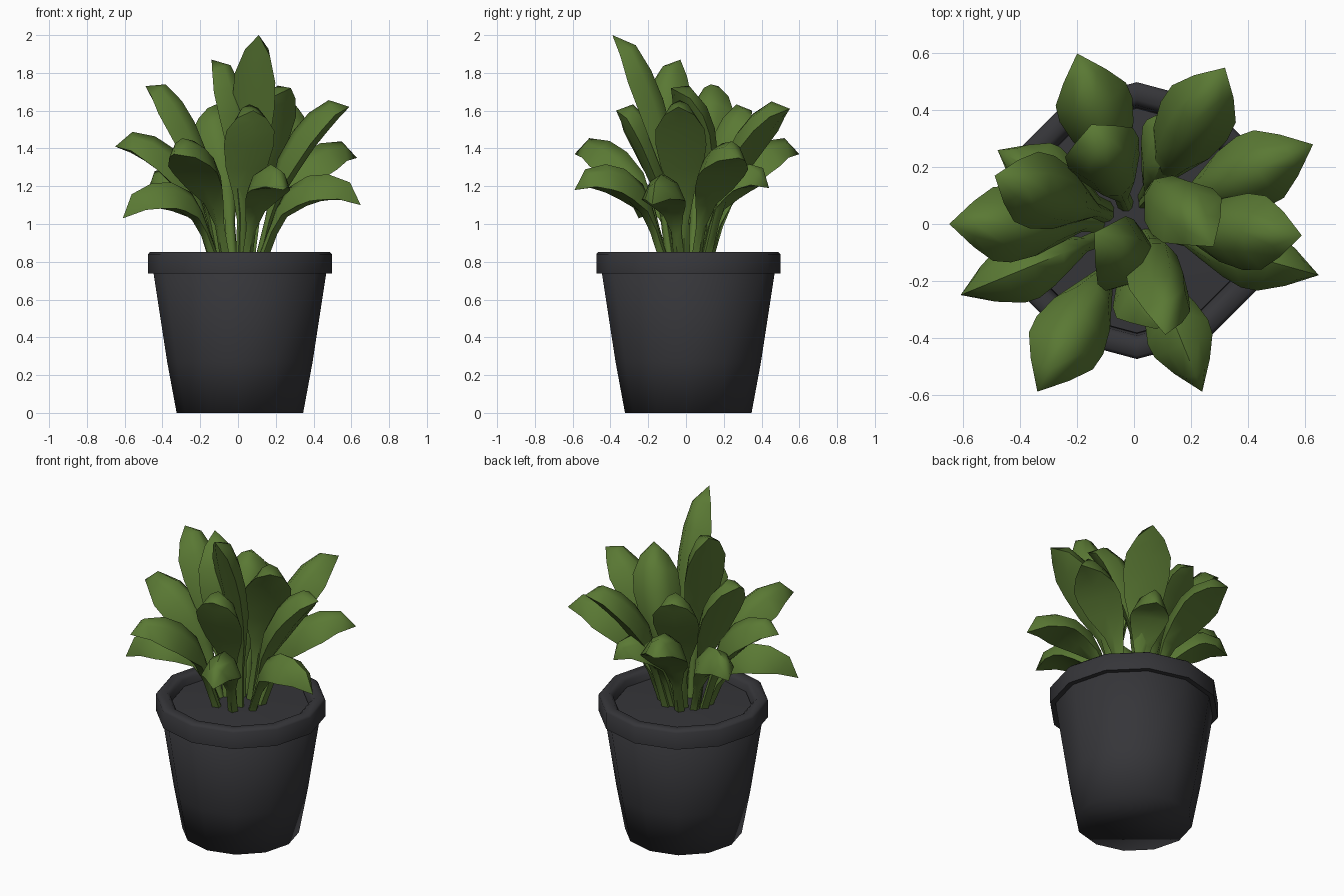
import bpy, bmesh, math
from mathutils import Vector

if "Cube" in bpy.data.objects:
    bpy.data.objects.remove(bpy.data.objects["Cube"])


def material(name, rgb):
    m = bpy.data.materials.new(name)
    m.diffuse_color = (*rgb, 1)
    m.use_nodes = True
    m.node_tree.nodes["Principled BSDF"].inputs["Base Color"].default_value = m.diffuse_color
    return m


POT = material("charcoal plastic", (0.036, 0.036, 0.041))
SOIL = material("dark soil", (0.036, 0.036, 0.041))
LEAF = material("leaf green", (0.102, 0.19, 0.034))


def finish(name, bm, mat, angle):
    bmesh.ops.recalc_face_normals(bm, faces=bm.faces)
    for f in bm.faces:
        f.smooth = True
    me = bpy.data.meshes.new(name)
    bm.to_mesh(me)
    bm.free()
    me.materials.append(mat)
    me.set_sharp_from_angle(angle=math.radians(angle))
    ob = bpy.data.objects.new(name, me)
    bpy.context.collection.objects.link(ob)
    return ob


def bridge(bm, rings):
    """Skin consecutive closed rings of equal length."""
    for a, b in zip(rings, rings[1:]):
        n = len(a)
        for i in range(n):
            j = (i + 1) % n
            bm.faces.new((a[i], a[j], b[j], b[i]))


def lathe(name, profile, mat, angle, sides=12):
    bm = bmesh.new()
    rings = [[bm.verts.new((0.01 + r * math.cos(2 * math.pi * i / sides),
                            0.012 + r * math.sin(2 * math.pi * i / sides), z))
              for i in range(sides)] for r, z in profile]
    bridge(bm, rings)
    bm.faces.new(rings[0])
    bm.faces.new(rings[-1])
    return finish(name, bm, mat, angle)


# Pot body, smooth into its base
lathe("pot_body", [(0.335, 0.0), (0.385, 0.27), (0.458, 0.745),
                   (0.44, 0.76)], POT, 85)
# Thick rim with inner wall
lathe("pot_rim", [(0.44, 0.738), (0.487, 0.738), (0.487, 0.84), (0.475, 0.853),
                  (0.425, 0.853), (0.405, 0.835), (0.395, 0.77)], POT, 70)
# Soil: low mound
lathe("soil", [(0.398, 0.78), (0.395, 0.80), (0.2, 0.812), (0.05, 0.815)],
      SOIL, 40)

# Half width of stem and blade along the leaf
WIDTHS = [(0, .03), (.16, .028), (.28, .06), (.42, .112), (.58, .135),
          (.72, .13), (.87, .08)]


def leaf(name, tip, ctrl=None, roll=0, scale=1.0):
    tip = Vector(tip)
    flat = Vector((tip.x, tip.y, 0))
    lift = 0.33 - 0.65 * (tip.z - 1.03)
    if ctrl:
        ctrl = Vector((*ctrl, tip.z + lift))
    else:
        ctrl = flat * 0.47 + Vector((0, 0, tip.z + lift))
    base = Vector((ctrl.x, ctrl.y, 0)) * 0.4 + Vector((0, 0, 0.79))
    out = flat - Vector((ctrl.x, ctrl.y, 0))
    side0 = Vector((-out.y, out.x, 0)).normalized()
    low = min(1, max(0, (1.75 - tip.z) / 0.5))     # low leaves fold more
    fold = 0.4 + 0.35 * low
    bm = bmesh.new()
    rings = []
    for t, w in WIDTHS:
        p = base * (1 - t) ** 2 + ctrl * 2 * t * (1 - t) + tip * t * t
        d = ((ctrl - base) * (1 - t) + (tip - ctrl) * t).normalized()
        up = d.cross(side0).normalized()
        side = up.cross(d)
        if roll:
            a = math.radians(roll)
            side, up = (side * math.cos(a) + up * math.sin(a),
                        up * math.cos(a) - side * math.sin(a))
        blade = min(1, max(0, (t - 0.16) / 0.25))
        w *= 1 - blade * (1 - scale)
        top = 0.026 + 0.014 * blade + 0.12 * w * blade
        under = 0.026 + 0.45 * w * blade
        # rounded roof section: two edges, shoulders, ridge and keel
        edge = up * (-fold * w * blade)
        rise = up * (0.02 * blade)
        rings.append([bm.verts.new(p + rise + q) for q in (
            -side * w + edge, -up * under, side * w + edge,
            side * w * 0.55 + edge * 0.3 + up * top * 0.75,
            up * top,
            -side * w * 0.55 + edge * 0.3 + up * top * 0.75)])
    bridge(bm, rings)
    bm.faces.new(rings[0])
    end = bm.verts.new(tip)
    last = rings[-1]
    for i in range(6):
        bm.faces.new((last[i], last[(i + 1) % 6], end))
    finish(name, bm, LEAF, 60)


# Leaves by tip position: low and middle tiers lean straight outward
TIPS = [(-.61, -.25, 1.03), (.65, -.18, 1.10), (.24, -.59, 1.18),
        (.20, .44, 1.19), (-.48, .26, 1.17),
        (-.65, 0, 1.41), (-.34, -.59, 1.37), (.63, .28, 1.35),
        (-.20, .60, 1.37),
        (.59, -.04, 1.62), (.32, .55, 1.61), (-.15, .35, 1.60),
        (.08, -.37, 1.60), (-.49, .17, 1.73)]
for k, tip in enumerate(TIPS):
    leaf("leaf_%02d" % (k + 1), tip, scale=0.85 if k < 5 else 1.0)

# Tall centre leaves curve and twist
leaf("centre_leaf_right", (.28, -.08, 1.72), (.10, .18))
leaf("centre_leaf_left", (-.14, -.03, 1.87), (.05, -.20), roll=20)
leaf("centre_leaf_tall", (.11, -.39, 2.0), (.10, -.10), roll=-25, scale=0.9)
